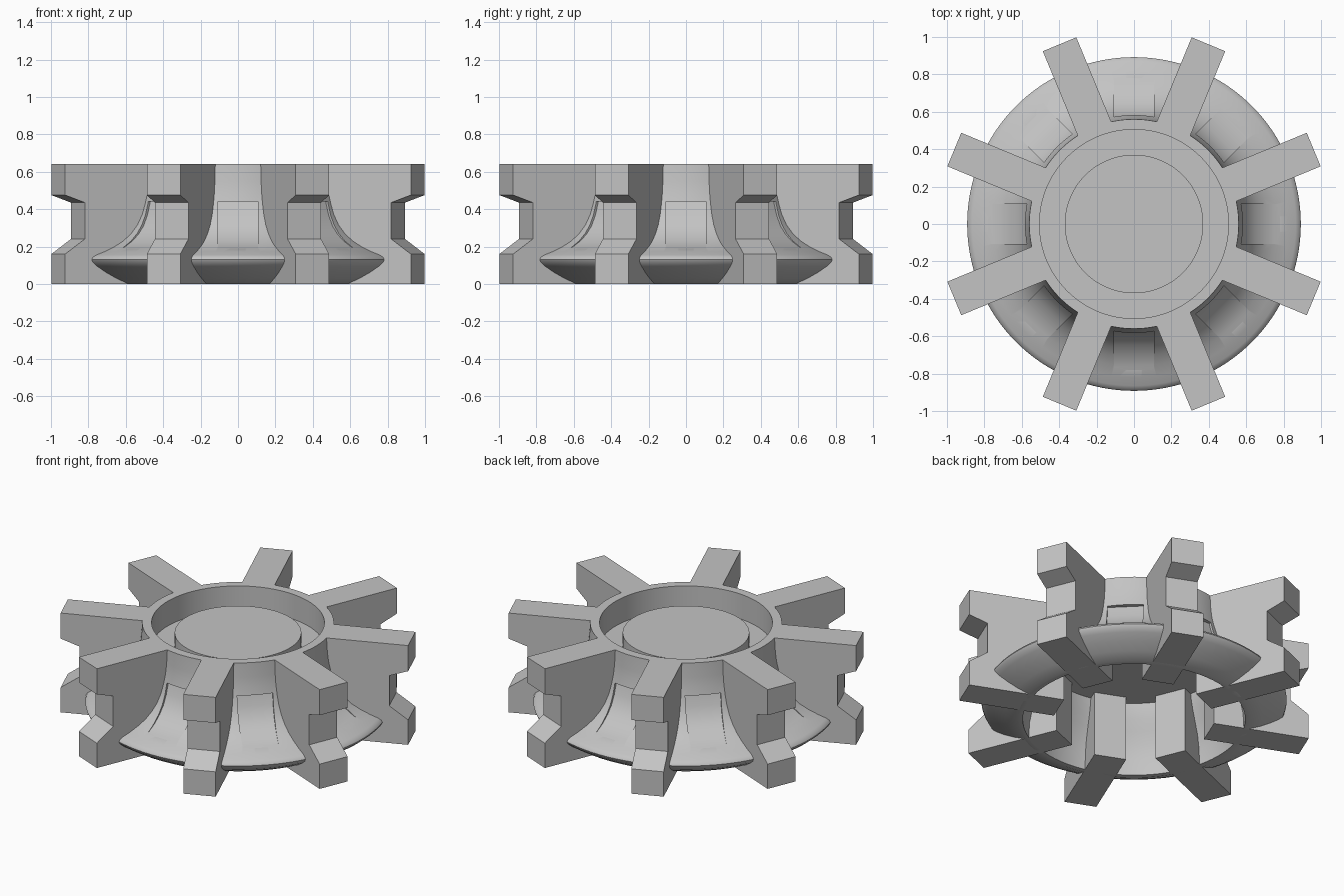
import bpy, bmesh, math
from mathutils import Matrix

cube = bpy.data.objects.get("Cube")
if cube:
    bpy.data.objects.remove(cube, do_unlink=True)

COUNT = 8
STEP = 2 * math.pi / COUNT
SEGMENTS = 128

grey = bpy.data.materials.new("plain grey")
grey.use_nodes = True
colour = (0.55, 0.55, 0.55, 1)
grey.diffuse_color = colour
grey.node_tree.nodes["Principled BSDF"].inputs["Base Color"].default_value = colour


def finish(name, bm):
    bmesh.ops.remove_doubles(bm, verts=bm.verts, dist=0.0001)
    bmesh.ops.recalc_face_normals(bm, faces=bm.faces)
    mesh = bpy.data.meshes.new(name)
    bm.to_mesh(mesh)
    bm.free()
    mesh.materials.append(grey)
    obj = bpy.data.objects.new(name, mesh)
    bpy.context.collection.objects.link(obj)
    return obj


def lathe(name, profile):
    bm = bmesh.new()
    verts = [bm.verts.new((r, 0, z)) for r, z in profile]
    edges = [bm.edges.new(pair) for pair in zip(verts, verts[1:])]
    bmesh.ops.spin(bm, geom=verts + edges, cent=(0, 0, 0), axis=(0, 0, 1),
                   angle=2 * math.pi, steps=SEGMENTS)
    return finish(name, bm)


def add_slab(bm, profile, half_width, angle):
    """Extrude a radius/height outline sideways and turn it about the axis."""
    start = [bm.verts.new((r, -half_width, z)) for r, z in profile]
    face = bm.faces.new(start)
    new = bmesh.ops.extrude_face_region(bm, geom=[face])["geom"]
    end = [v for v in new if isinstance(v, bmesh.types.BMVert)]
    bmesh.ops.translate(bm, verts=end, vec=(0, 2 * half_width, 0))
    bmesh.ops.rotate(bm, verts=start + end, cent=(0, 0, 0),
                     matrix=Matrix.Rotation(angle, 3, 'Z'))


# Flared hub: top disc and groove, outer flare, rounded rim, hollow underside
groove = [(0, .575), (.37, .575), (.37, .48), (.505, .48), (.505, .64)]
flare = [(.56, .64), (.565, .55), (.572, .49), (.585, .43), (.603, .37),
         (.63, .315), (.665, .27), (.71, .23), (.76, .2), (.82, .172),
         (.865, .155), (.885, .143), (.892, .13), (.885, .115),
         (.86, .094), (.81, .062), (.75, .03), (.68, 0)]
hollow = [(.65, 0), (.645, .1), (.625, .19), (.595, .26), (.565, .33),
          (.548, .38), (.54, .42), (0, .42)]
hub = lathe("flared_hub", groove + flare + hollow)

# Shallow window recesses, deeper at the top than at the bottom
recess = [(.557, .44), (.578, .37), (.608, .31), (.647, .265), (.695, .228),
          (.75, .198), (.78, .19), (1.1, .19), (1.1, .44)]
bm = bmesh.new()
for i in range(COUNT):
    add_slab(bm, recess, .106, i * STEP)
cutter = finish("window_cutter", bm)
cutter.hide_render = True
cutter.hide_set(True)
cut = hub.modifiers.new("windows", 'BOOLEAN')
cut.operation = 'DIFFERENCE'
cut.solver = 'EXACT'
cut.object = cutter

# Bake the cut so that the sharp edges can be shaded
bpy.context.view_layer.update()
depsgraph = bpy.context.evaluated_depsgraph_get()
baked = bpy.data.meshes.new_from_object(hub.evaluated_get(depsgraph))
hub.modifiers.clear()
hub.data = baked
bpy.data.objects.remove(cutter, do_unlink=True)
bpy.ops.object.select_all(action='DESELECT')
hub.select_set(True)
bpy.context.view_layer.objects.active = hub
bpy.ops.object.shade_smooth_by_angle(angle=math.radians(32))

# Notched spokes, whose inner ends show as ribs inside the hollow
spoke = [(.46, 0), (1.04, 0), (1.04, .16), (.927, .24), (.927, .435),
         (1.04, .475), (1.04, .64), (.53, .64), (.53, .43), (.46, .43)]
for i in range(COUNT):
    bm = bmesh.new()
    add_slab(bm, spoke, .097, (i + .5) * STEP)
    finish(f"spoke_{i + 1}", bm)
